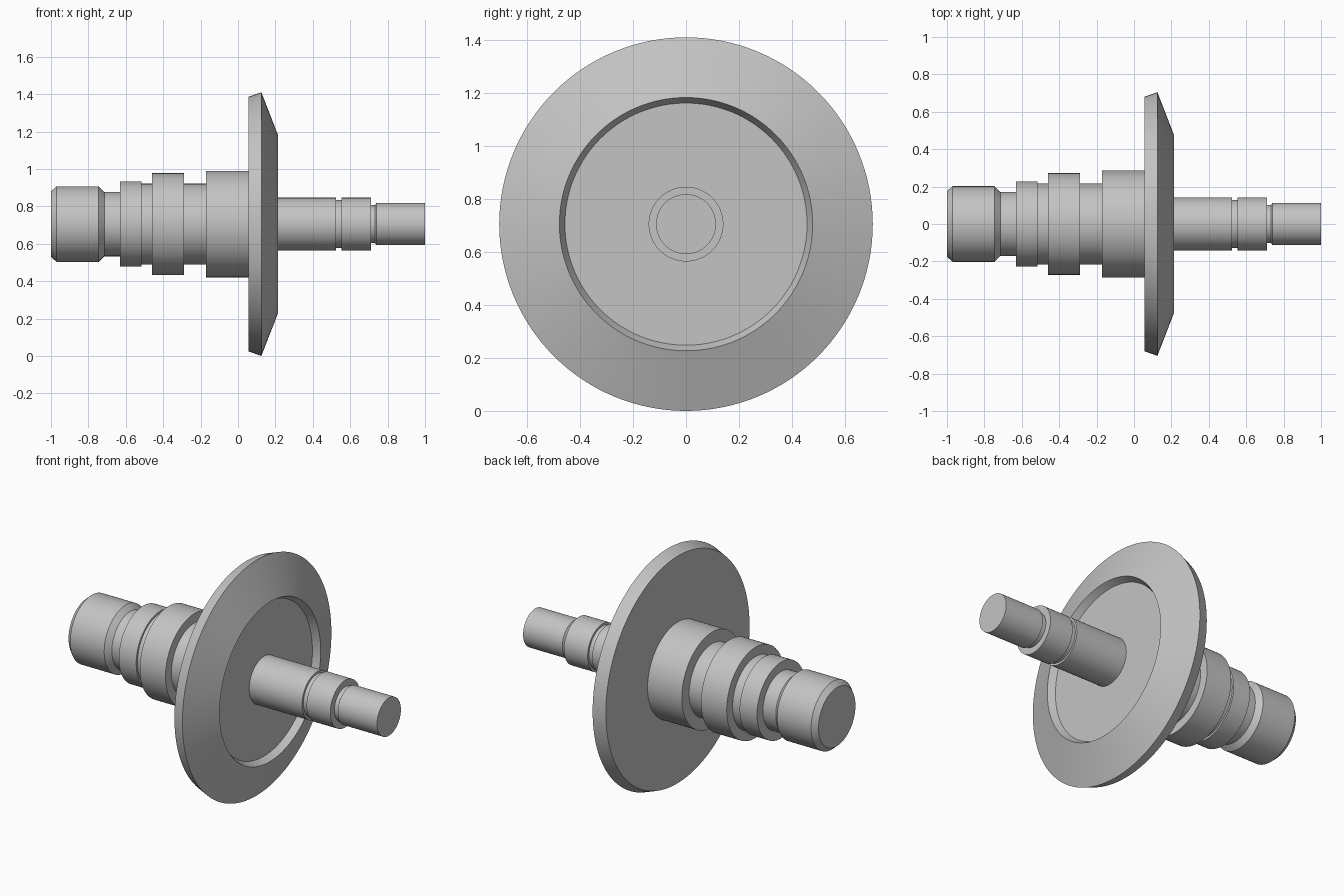
import bpy, bmesh, math

if "Cube" in bpy.data.objects:
    bpy.data.objects.remove(bpy.data.objects["Cube"], do_unlink=True)

AXIS_Z = 0.705
SEGMENTS = 128

steel = bpy.data.materials.new("grey steel")
steel.use_nodes = True
grey = (0.55, 0.55, 0.55, 1)
steel.diffuse_color = grey
steel.node_tree.nodes["Principled BSDF"].inputs["Base Color"].default_value = grey


def turned_part(name, profile):
    """Revolve (x, radius) points, ordered left to right, around the shaft axis."""
    bm = bmesh.new()
    rings = []
    for x, r in profile:
        ring = []
        for j in range(SEGMENTS):
            a = math.tau * j / SEGMENTS
            ring.append(bm.verts.new((x, r * math.cos(a), r * math.sin(a))))
        rings.append(ring)
    for one, two in zip(rings, rings[1:]):
        for j in range(SEGMENTS):
            k = (j + 1) % SEGMENTS
            bm.faces.new((one[j], one[k], two[k], two[j]))
    # flat end caps where the part ends at the tip of the shaft
    if abs(profile[0][0]) == 1:
        bm.faces.new(rings[0][::-1])
    if abs(profile[-1][0]) == 1:
        bm.faces.new(rings[-1])
    mesh = bpy.data.meshes.new(name)
    bm.to_mesh(mesh)
    bm.free()
    mesh.materials.append(steel)
    obj = bpy.data.objects.new(name, mesh)
    obj.location.z = AXIS_Z
    bpy.context.collection.objects.link(obj)
    bpy.ops.object.select_all(action="DESELECT")
    obj.select_set(True)
    bpy.context.view_layer.objects.active = obj
    bpy.ops.object.shade_smooth_by_angle(angle=math.radians(15))
    return obj


def steps(*sections):
    """Straight cylinders (x start, x end, radius) joined by square shoulders."""
    return [p for a, b, r in sections for p in ((a, r), (b, r))]


# Thick stepped shaft with a chamfered end journal
turned_part("thick_shaft",
            [(-1, 0.175), (-0.97, 0.202), (-0.745, 0.202), (-0.715, 0.172)]
            + steps((-0.715, -0.63, 0.172), (-0.63, -0.515, 0.228),
                    (-0.515, -0.46, 0.216), (-0.46, -0.29, 0.272),
                    (-0.29, -0.172, 0.216), (-0.172, 0.055, 0.285))[1:])

# Bevelled flange with a shallow recess
turned_part("flange", [(0.055, 0.285), (0.055, 0.68), (0.125, 0.705),
                       (0.213, 0.478), (0.173, 0.457), (0.173, 0.141)])

# Thin shaft with two grooves
turned_part("thin_shaft",
            steps((0.173, 0.523, 0.141), (0.523, 0.553, 0.128),
                  (0.553, 0.71, 0.141), (0.71, 0.733, 0.102),
                  (0.74, 1, 0.113)))
